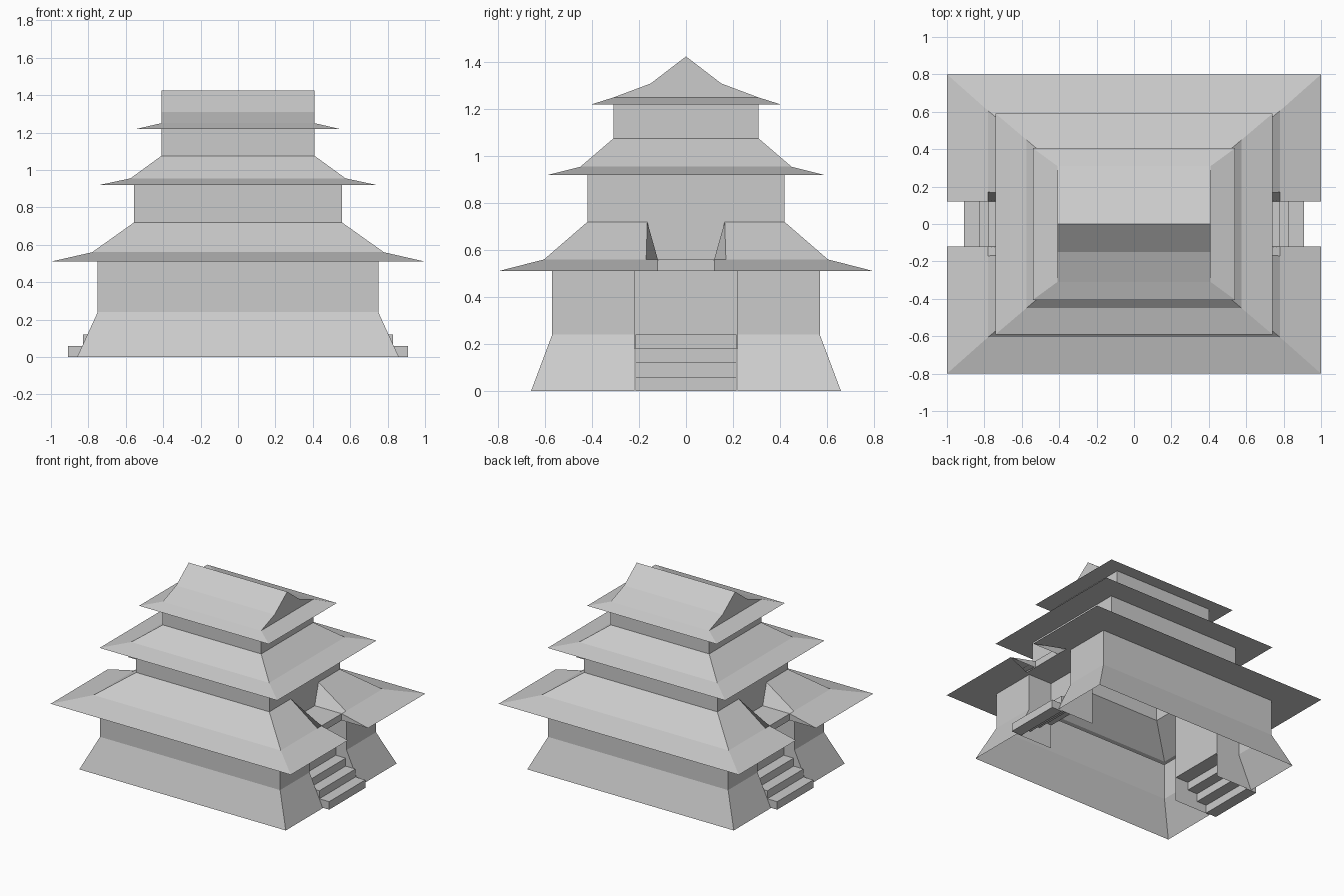
import bpy, bmesh

if "Cube" in bpy.data.objects:
    bpy.data.objects.remove(bpy.data.objects["Cube"])


def make(name, verts, faces):
    bm = bmesh.new()
    vs = [bm.verts.new(v) for v in verts]
    for f in faces:
        bm.faces.new([vs[i] for i in f])
    bmesh.ops.recalc_face_normals(bm, faces=bm.faces)
    me = bpy.data.meshes.new(name)
    bm.to_mesh(me)
    bm.free()
    ob = bpy.data.objects.new(name, me)
    bpy.context.collection.objects.link(ob)
    return ob


def tier(name, rings):
    """Loft rectangular rings (half x, half y, z[, half width of the gap in both side faces])."""
    gap = len(rings[0]) == 4
    verts, faces = [], []
    for x, y, z, *g in rings:
        pts = [(-x, -y), (x, -y), (x, y), (-x, y)]
        if gap:
            g = g[0]
            pts = [(-x, -g), (-x, -y), (x, -y), (x, -g), (x, g), (x, y), (-x, y), (-x, g)]
        verts += [(px, py, z) for px, py in pts]
    n = 8 if gap else 4
    for r in range(len(rings) - 1):
        for i in range(n):
            if gap and i in (3, 7):
                continue
            j = (i + 1) % n
            faces.append((r * n + i, r * n + j, (r + 1) * n + j, (r + 1) * n + i))
    return make(name, verts, faces)


def box(name, x0, x1, y, z0, z1):
    v = [(a, b, c) for a in (x0, x1) for b in (-y, y) for c in (z0, z1)]
    return make(name, v, [(0, 1, 3, 2), (4, 5, 7, 6), (0, 1, 5, 4),
                          (2, 3, 7, 6), (0, 2, 6, 4), (1, 3, 7, 5)])


def mirrored(ob, x=True, y=False):
    m = ob.modifiers.new("mirror", 'MIRROR')
    m.use_axis = (x, y, False)
    # Mirror about the model centre; all objects sit at the origin.
    m.use_mirror_merge = False
    return ob


# Hollow storeys and flared roofs, flat soffit included with each roof
tier("base_wall", [(.86, .66, 0, .22), (.75, .57, .24, .22), (.75, .57, .51, .22)])
tier("lower_roof", [(.75, .57, .51, .22), (1, .8, .51, .12),
                    (.78, .605, .56, .17), (.555, .42, .72, .165)])
tier("middle_wall", [(.555, .42, .72), (.555, .42, .92)])
tier("middle_roof", [(.555, .42, .92), (.74, .59, .92), (.575, .45, .955), (.41, .31, 1.075)])
tier("upper_wall", [(.41, .31, 1.075), (.41, .31, 1.22)])
tier("upper_roof_skirt", [(.41, .31, 1.22), (.54, .405, 1.22), (.41, .31, 1.25)])

# Gabled top
prof = [(-.31, 1.25), (-.15, 1.31), (0, 1.425), (.15, 1.31), (.31, 1.25)]
n = len(prof)
make("gable_roof", [(s * .41, y, z) for s in (-1, 1) for y, z in prof],
     [(i, i + 1, n + i + 1, n + i) for i in range(n - 1)]
     + [tuple(range(n)), tuple(range(n, 2 * n))])

# Cheeks closing the cut in the lower roof
mirrored(make("roof_cheek",
              [(.555, .165, .72), (.78, .17, .56), (.78, .12, .56), (.555, .12, .56),
               (1, .12, .51), (.78, .12, .51)],
              [(0, 1, 2, 3), (1, 4, 2), (2, 4, 5)]), y=True)

# Ledge over the entrance, its ceiling and the strip of wall above it
mirrored(box("entrance_lintel", .555, .78, .12, .51, .56))
mirrored(make("entrance_ceiling", [(.555, -.22, .51), (.78, -.22, .51),
                                   (.78, .22, .51), (.555, .22, .51)], [(0, 1, 2, 3)]))

# Recessed entrance
mirrored(make("entrance_side", [(.555, .22, 0), (.86, .22, 0), (.75, .22, .24),
                                (.75, .22, .51), (.555, .22, .51)],
              [(0, 1, 2, 3, 4)]), y=True)
mirrored(make("entrance_back_wall", [(.555, -.22, .18), (.555, .22, .18),
                                     (.555, .22, .72), (.555, -.22, .72)], [(0, 1, 2, 3)]))

# Four steps on each side
for i in range(4):
    front = .91 - .082 * i
    back = .555 if i == 3 else front - .085
    mirrored(box("entrance_step", back, front, .215, .06 * i, .06 * (i + 1)))
